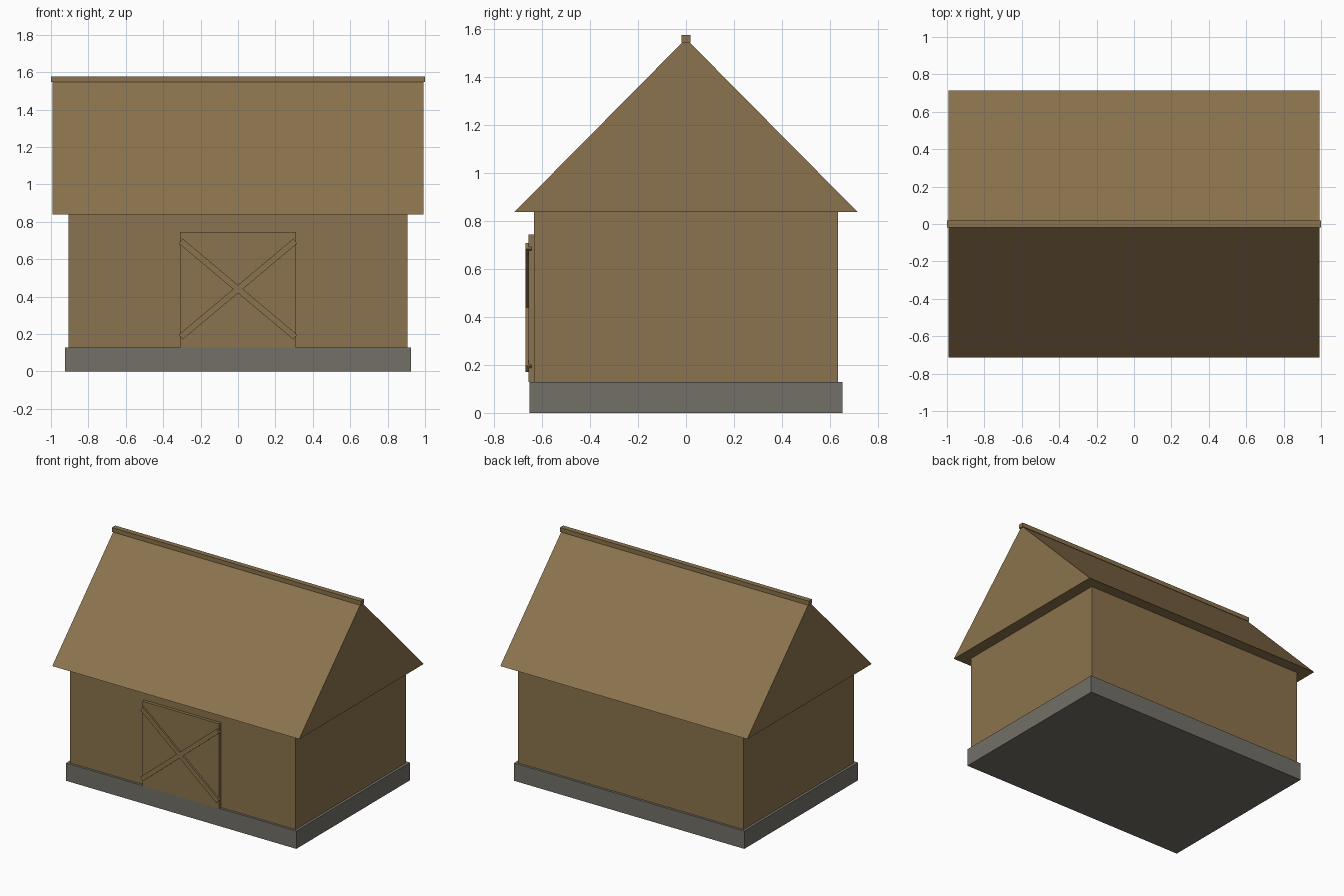
import bpy, bmesh, math
from mathutils import Matrix

if "Cube" in bpy.data.objects:
    bpy.data.objects.remove(bpy.data.objects["Cube"])


def material(name, rgb):
    m = bpy.data.materials.new(name)
    m.diffuse_color = (*rgb, 1)
    m.use_nodes = True
    m.node_tree.nodes["Principled BSDF"].inputs["Base Color"].default_value = m.diffuse_color
    return m


wood = material("brown wood", (0.258, 0.171, 0.074))
stone = material("grey stone", (0.168, 0.162, 0.136))


def finish(name, bm, mat):
    bmesh.ops.recalc_face_normals(bm, faces=bm.faces[:])
    mesh = bpy.data.meshes.new(name)
    bm.to_mesh(mesh)
    bm.free()
    mesh.materials.append(mat)
    obj = bpy.data.objects.new(name, mesh)
    bpy.context.collection.objects.link(obj)
    return obj


def box(name, x, y, z, mat, turn=0):
    """Box from (low, high) ranges, turned about y around its centre."""
    bm = bmesh.new()
    size = [b - a for a, b in (x, y, z)]
    centre = [(a + b) / 2 for a, b in (x, y, z)]
    bmesh.ops.create_cube(bm, size=1, matrix=Matrix.Translation(centre)
                          @ Matrix.Rotation(turn, 4, 'Y') @ Matrix.Diagonal((*size, 1)))
    return finish(name, bm, mat)


# foundation and walls
box("foundation", (-0.925, 0.925), (-0.652, 0.652), (0, 0.129), stone)
box("walls", (-0.906, 0.906), (-0.635, 0.635), (0.129, 0.839), wood)

# solid gable roof, extruded along x
bm = bmesh.new()
gable = bm.faces.new([bm.verts.new((-0.992, y, z))
                      for y, z in ((-0.715, 0.839), (0.715, 0.839), (0, 1.561))])
ext = bmesh.ops.extrude_face_region(bm, geom=[gable], use_keep_orig=True)
bmesh.ops.translate(bm, vec=(1.984, 0, 0),
                    verts=[v for v in ext["geom"] if isinstance(v, bmesh.types.BMVert)])
finish("roof", bm, wood)

# ridge beam
box("ridge_beam", (-1, 1), (-0.019, 0.019), (1.546, 1.577), wood)

# barn door with crossed braces
box("door", (-0.309, 0.309), (-0.657, -0.63), (0.129, 0.745), wood)
rise, run, mid = 0.513, 0.612, 0.44
half = math.hypot(rise, run) / 2
for name, s in (("door_brace_rising", -1), ("door_brace_falling", 1)):
    box(name, (-half, half), (-0.670, -0.645), (mid - 0.0165, mid + 0.0165),
        wood, s * math.atan2(rise, run))
